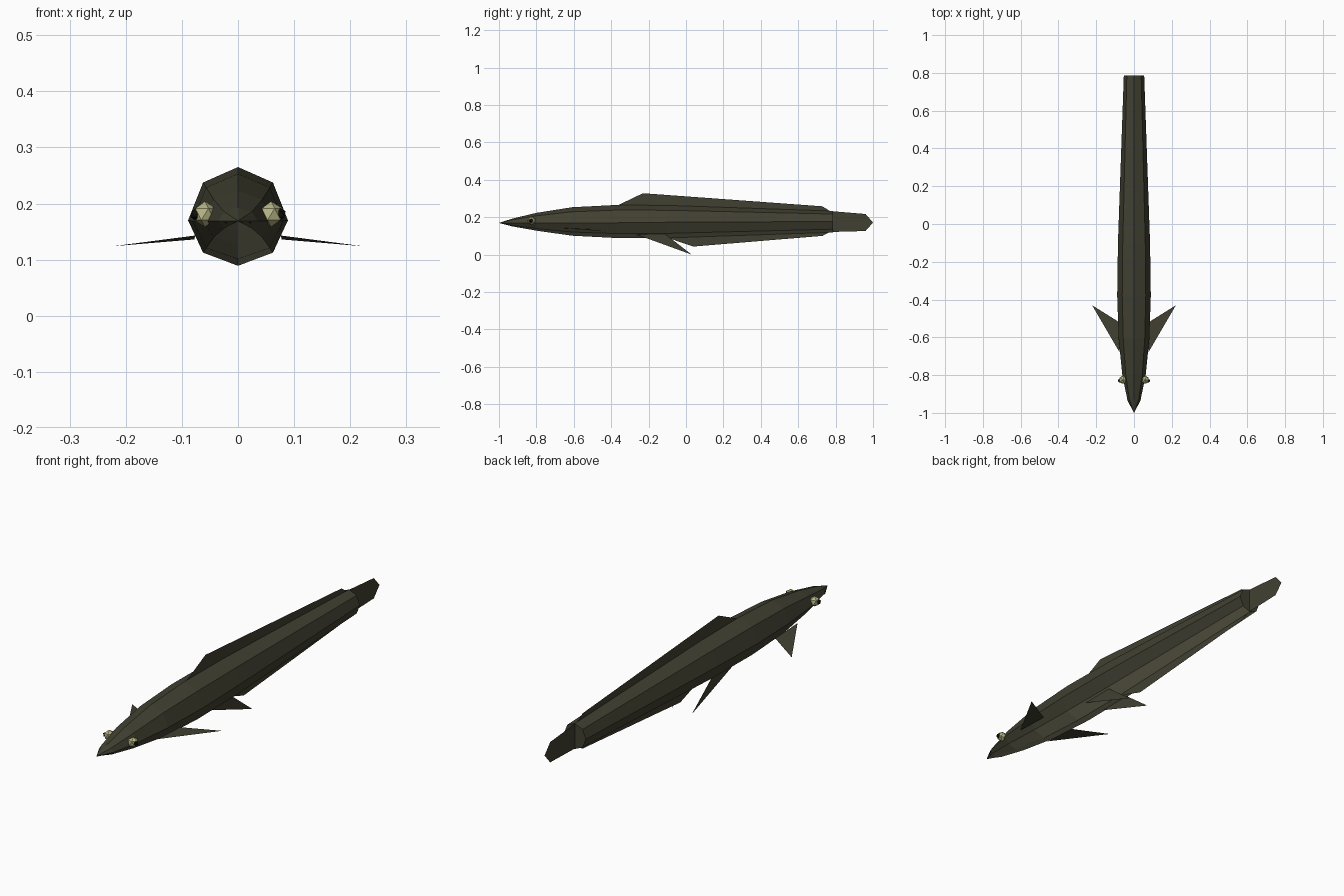
import bpy, bmesh
from mathutils import Matrix

if "Cube" in bpy.data.objects:
    bpy.data.objects.remove(bpy.data.objects["Cube"])


def material(name, rgb):
    m = bpy.data.materials.new(name)
    m.diffuse_color = (*rgb, 1)
    m.use_nodes = True
    m.node_tree.nodes["Principled BSDF"].inputs["Base Color"].default_value = m.diffuse_color
    return m


OLIVE = material("dark_olive_skin", (0.053, 0.051, 0.031))
BELLY = material("pale_olive_belly", (0.25, 0.24, 0.15))
EYE = material("pale_green_eye", (0.47, 0.46, 0.23))
DARK = material("near_black", (0.006, 0.006, 0.005))


def add_object(name, bm, *mats):
    me = bpy.data.meshes.new(name)
    bm.to_mesh(me)
    bm.free()
    for mat in mats:
        me.materials.append(mat)
    ob = bpy.data.objects.new(name, me)
    bpy.context.collection.objects.link(ob)
    return ob


def plate(name, points, mat=OLIVE):
    """Flat, paper-thin shape from an outline."""
    bm = bmesh.new()
    bm.faces.new([bm.verts.new(p) for p in points])
    add_object(name, bm, mat)


def ball(name, radius, location, mat):
    bm = bmesh.new()
    bmesh.ops.create_icosphere(bm, subdivisions=1, radius=radius,
                               matrix=Matrix.Translation(location))
    add_object(name, bm, mat)


# Body: octagonal sections (y, half width, top z, middle z, bottom z)
sections = [
    (-0.93, 0.035, 0.192, 0.169, 0.151),
    (-0.80, 0.062, 0.223, 0.169, 0.128),
    (-0.61, 0.081, 0.253, 0.169, 0.101),
    (-0.38, 0.089, 0.265, 0.170, 0.089),
    (-0.10, 0.085, 0.263, 0.173, 0.089),
    (0.785, 0.054, 0.233, 0.177, 0.119),
]
bm = bmesh.new()
rings = []
for y, w, top, mid, low in sections:
    up, down = mid + (top - mid) * 0.71, mid - (mid - low) * 0.71
    d = w * 0.70
    ring = [(0, top), (d, up), (w, mid), (d, down),
            (0, low), (-d, down), (-w, mid), (-d, up)]
    rings.append([bm.verts.new((x, y, z)) for x, z in ring])
snout = bm.verts.new((0, -1, 0.169))
for i in range(8):
    j = (i + 1) % 8
    strip = [bm.faces.new((snout, rings[0][j], rings[0][i]))]
    for a, b in zip(rings, rings[1:]):
        strip.append(bm.faces.new((a[i], a[j], b[j], b[i])))
    for f in strip:
        f.material_index = 1 if i in (3, 4) else 0  # pale underside
bm.faces.new(rings[-1])
bmesh.ops.recalc_face_normals(bm, faces=bm.faces)
add_object("body", bm, OLIVE, BELLY)

# Fins on the centre line
plate("dorsal_fin", [(0, y, z) for y, z in
      [(-0.37, 0.261), (-0.23, 0.328), (0.73, 0.258), (0.77, 0.232)]])
plate("anal_fin", [(0, y, z) for y, z in
      [(-0.10, 0.090), (0.04, 0.043), (0.73, 0.100), (0.77, 0.121)]])
plate("tail_fin", [(0, y, z) for y, z in
      [(0.78, 0.232), (0.96, 0.217), (1.0, 0.171), (0.96, 0.126), (0.78, 0.121)]])

# Mouth line wrapping the snout
plate("mouth", [(-0.037, -0.93, 0.165), (0, -1.0, 0.167), (0.037, -0.93, 0.165)], DARK)

# Paired fins and eyes
for side, s in (("right", 1), ("left", -1)):
    plate(side + "_pectoral_fin", [(0.076 * s, -0.68, 0.143),
          (0.222 * s, -0.43, 0.124), (0.078 * s, -0.52, 0.136)])
    plate(side + "_pelvic_fin", [(0.05 * s, -0.27, 0.109),
          (0.05 * s, 0.03, 0.0), (0.05 * s, -0.11, 0.109)])
    ball(side + "_eye", 0.023, (0.059 * s, -0.825, 0.181), EYE)
    ball(side + "_pupil", 0.012, (0.074 * s, -0.829, 0.181), DARK)
